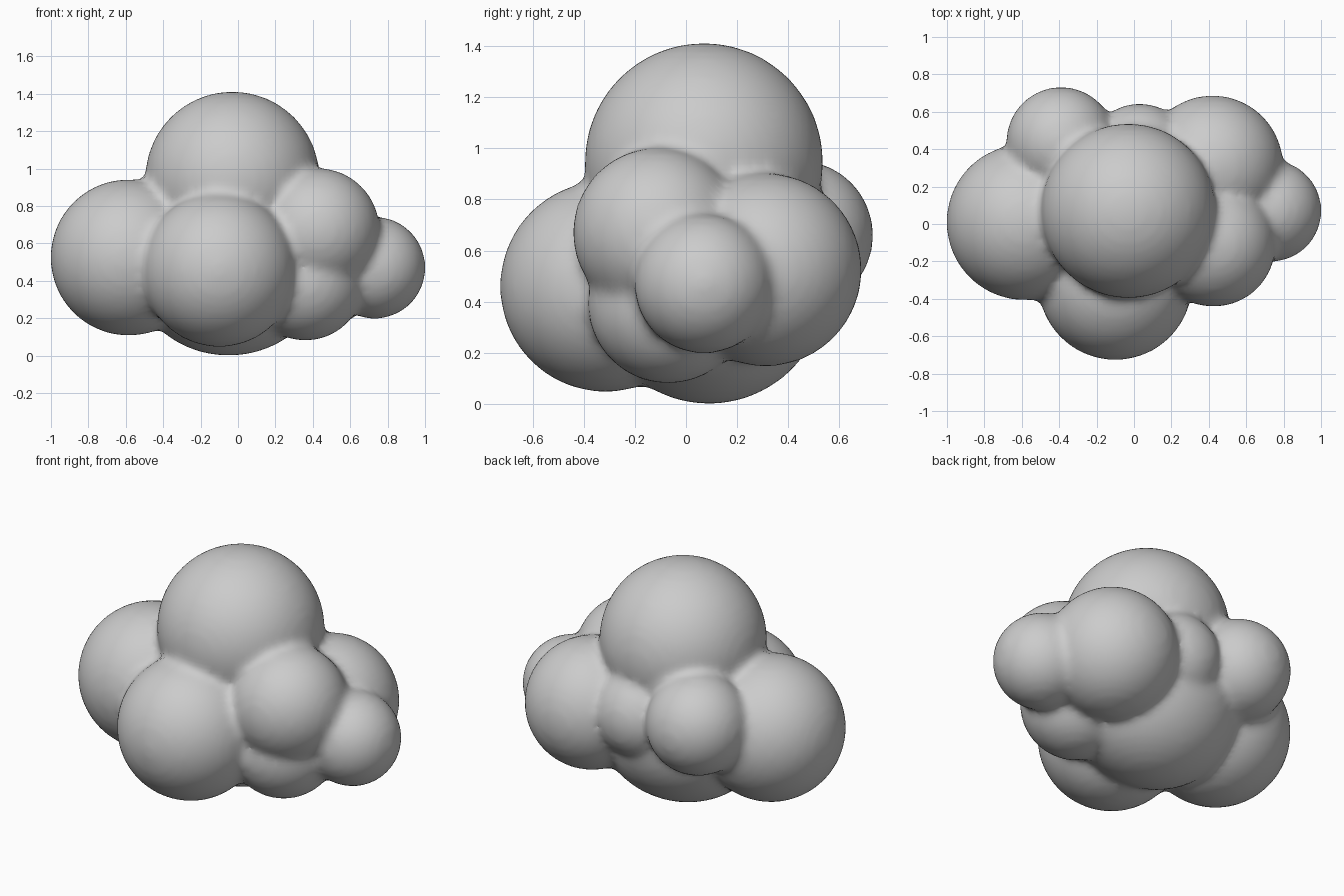
import bpy

if "Cube" in bpy.data.objects:
    bpy.data.objects.remove(bpy.data.objects["Cube"])

# Puffs of the cloud: centre x, y, z and radius
puffs = [
    (-0.03, 0.07, 0.945, 0.467),   # top
    (-0.585, 0.01, 0.525, 0.418),  # left
    (-0.10, -0.315, 0.46, 0.413),  # front
    (0.425, -0.11, 0.67, 0.333),   # right, upper
    (0.36, -0.07, 0.395, 0.315),   # right, lower
    (0.73, 0.07, 0.47, 0.273),     # far right
    (0.42, 0.31, 0.525, 0.378),    # back right
    (-0.39, 0.44, 0.66, 0.293),    # back left
    (0.03, 0.37, 0.60, 0.275),     # back middle
]


def puff(x, y, z, scale):
    bpy.ops.mesh.primitive_uv_sphere_add(segments=48, ring_count=24, radius=1,
                                         location=(x, y, z))
    ob = bpy.context.object
    ob.scale = scale
    return ob


parts = [puff(x, y, z, (r, r, r)) for x, y, z, r in puffs]
# Wide core that carries the underside
parts.append(puff(-0.05, 0.09, 0.475, (0.52, 0.465, 0.475)))

# Join all puffs into one object
bpy.ops.object.select_all(action='DESELECT')
for ob in parts:
    ob.select_set(True)
bpy.context.view_layer.objects.active = parts[0]
bpy.ops.object.join()
cloud = bpy.context.object
cloud.name = "cloud"
bpy.ops.object.transform_apply(location=True, rotation=True, scale=True)

# Fuse into one skin and soften the creases
fuse = cloud.modifiers.new("fuse", 'REMESH')
fuse.mode = 'VOXEL'
fuse.voxel_size = 0.025
fuse.use_smooth_shade = True
soften = cloud.modifiers.new("soften", 'SMOOTH')
soften.factor = 0.5
soften.iterations = 8
